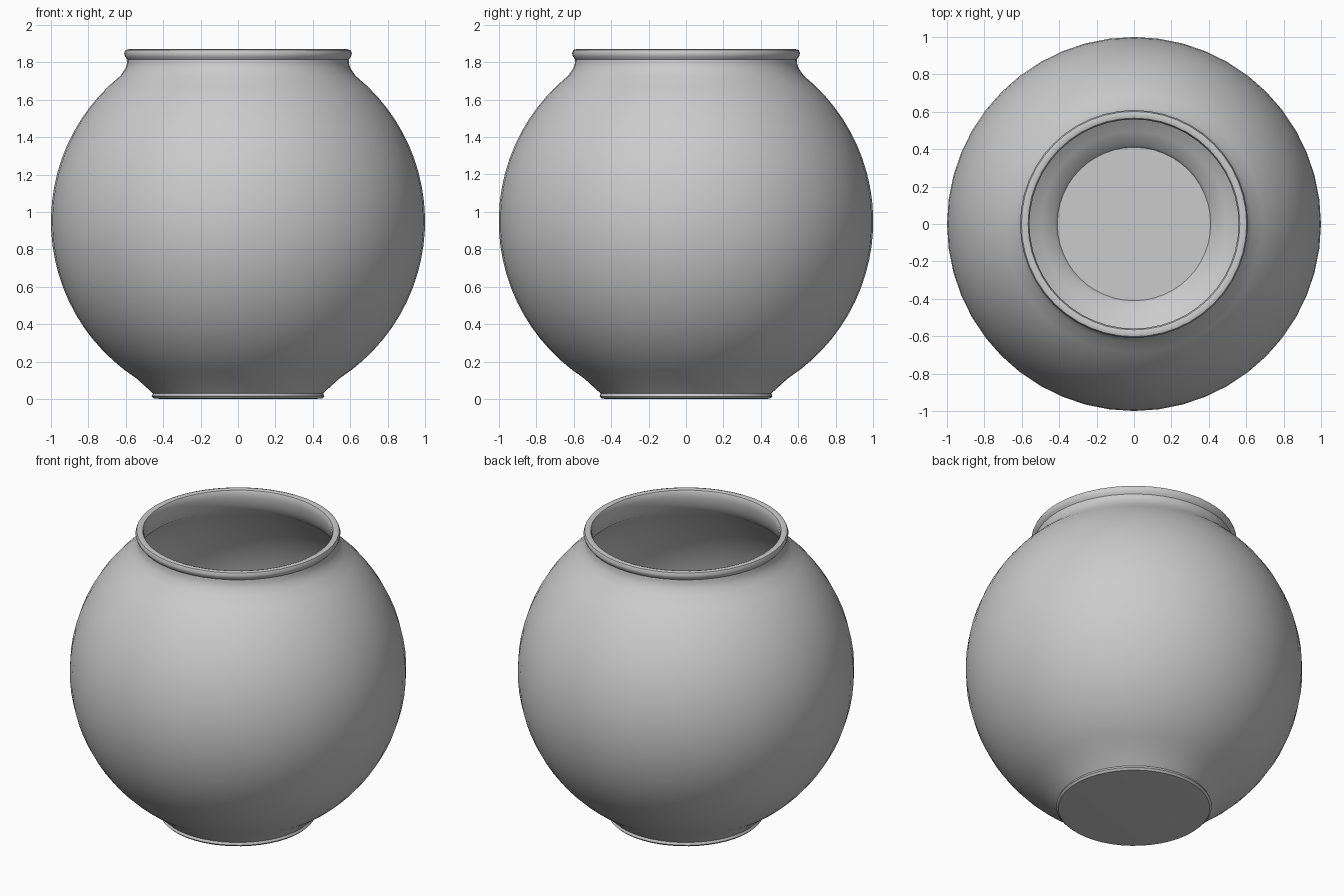
import bpy
import bmesh
import math

cube = bpy.data.objects.get("Cube")
if cube:
    bpy.data.objects.remove(cube, do_unlink=True)

SEGMENTS = 48
CENTRE = 0.95   # height of the widest part


def arc(radius, low, high, steps):
    """Points (r, z) on the round belly from angle low to high, in degrees."""
    angles = [math.radians(low + (high - low) * i / steps) for i in range(steps + 1)]
    return [(radius * math.cos(a), CENTRE + radius * math.sin(a)) for a in angles]


def lathe(name, profile, material):
    """Spin a profile that starts and ends beside the axis, and cap both ends."""
    bm = bmesh.new()
    rings = []
    for r, z in profile:
        rings.append([bm.verts.new((r * math.cos(2 * math.pi * i / SEGMENTS),
                                    r * math.sin(2 * math.pi * i / SEGMENTS), z))
                      for i in range(SEGMENTS)])
    for a, b in zip(rings, rings[1:]):
        for i in range(SEGMENTS):
            j = (i + 1) % SEGMENTS
            bm.faces.new((a[i], a[j], b[j], b[i]))
    bm.faces.new(rings[0][::-1])
    bm.faces.new(rings[-1])
    bmesh.ops.recalc_face_normals(bm, faces=bm.faces[:])
    mesh = bpy.data.meshes.new(name)
    bm.to_mesh(mesh)
    bm.free()
    mesh.materials.append(material)
    obj = bpy.data.objects.new(name, mesh)
    bpy.context.collection.objects.link(obj)
    bpy.ops.object.select_all(action="DESELECT")
    obj.select_set(True)
    bpy.context.view_layer.objects.active = obj
    bpy.ops.object.shade_smooth_by_angle(angle=math.radians(40))
    return obj


# Plain grey glass
grey = bpy.data.materials.new("grey")
grey.use_nodes = True
colour = (0.6, 0.6, 0.6, 1)
grey.diffuse_color = colour
grey.node_tree.nodes["Principled BSDF"].inputs["Base Color"].default_value = colour

# Foot, belly, neck and rolled rim on the outside, then back down the inside
foot = [(0.41, 0), (0.45, 0.003), (0.462, 0.015), (0.455, 0.03)]
belly = arc(1.0, -57, 51, 24)
neck = [(0.603, 1.765), (0.594, 1.79), (0.592, 1.815)]
rim = [(0.604, 1.83), (0.609, 1.848), (0.602, 1.865), (0.585, 1.87),
       (0.566, 1.864), (0.559, 1.848), (0.56, 1.82)]
inner_neck = [(0.563, 1.79), (0.575, 1.755)]
inside = arc(0.965, 52, -64, 24)
floor = [(0.41, 0.06)]
lathe("bowl", foot + belly + neck + rim + inner_neck + inside + floor, grey)
